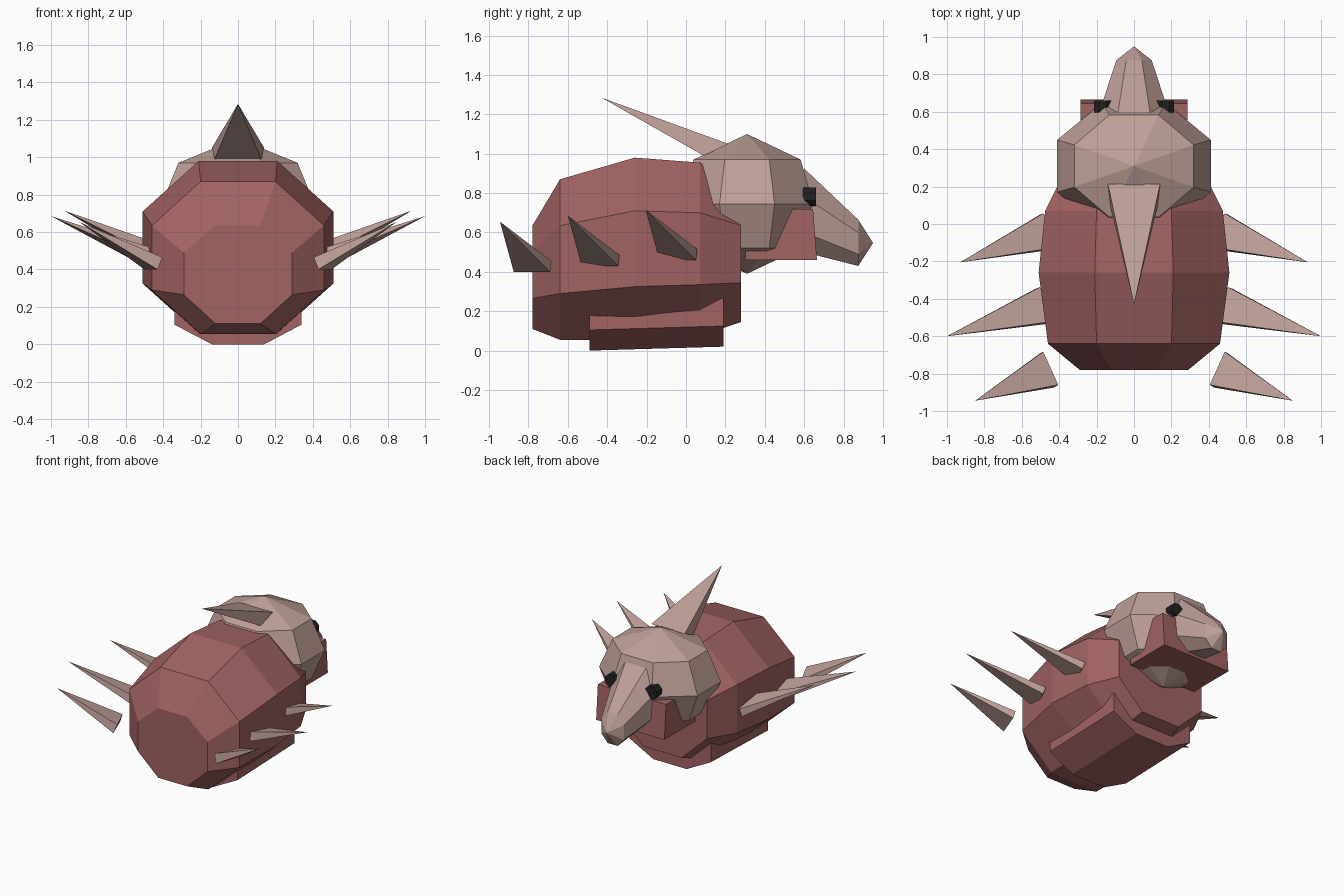
import bpy, bmesh, math
from mathutils import Vector

if "Cube" in bpy.data.objects:
    bpy.data.objects.remove(bpy.data.objects["Cube"])


def material(name, rgb):
    m = bpy.data.materials.new(name)
    m.diffuse_color = (*rgb, 1)
    m.use_nodes = True
    m.node_tree.nodes["Principled BSDF"].inputs["Base Color"].default_value = m.diffuse_color
    return m


RED = material("dark_red", (0.36, 0.125, 0.125))
BONE = material("pale_bone", (0.52, 0.35, 0.315))
BLACK = material("black", (0.015, 0.015, 0.015))


def make(name, bm, mat):
    bmesh.ops.recalc_face_normals(bm, faces=bm.faces)
    me = bpy.data.meshes.new(name)
    bm.to_mesh(me)
    bm.free()
    me.materials.append(mat)
    ob = bpy.data.objects.new(name, me)
    bpy.context.collection.objects.link(ob)
    return ob


def loft(name, rings, mat, start=None, end=None):
    """Skin equal-length rings; each end is a flat cap or a point."""
    bm = bmesh.new()
    loops = [[bm.verts.new(p) for p in r] for r in rings]
    n = len(loops[0])
    for a, b in zip(loops, loops[1:]):
        for i in range(n):
            j = (i + 1) % n
            bm.faces.new((a[i], a[j], b[j], b[i]))
    for loop, tip in ((loops[0], start), (loops[-1], end)):
        if tip is None:
            bm.faces.new(loop)
        else:
            t = bm.verts.new(tip)
            for i in range(n):
                bm.faces.new((loop[i], loop[(i + 1) % n], t))
    return make(name, bm, mat)


def octagon(y, flat, wide, z0, z1, z2, z3):
    """Eight-sided section across y: half widths and four heights."""
    right = [(flat, z0), (wide, z1), (wide, z2), (flat, z3)]
    return [(x, y, z) for x, z in right] + [(-x, y, z) for x, z in right[::-1]]


# Barrel body
loft("body", [octagon(*s) for s in (
    (-0.78, 0.12, 0.29, 0.11, 0.265, 0.49, 0.635),
    (-0.64, 0.20, 0.46, 0.055, 0.29, 0.635, 0.87),
    (-0.26, 0.21, 0.51, 0.055, 0.325, 0.71, 0.98),
    (0.07, 0.20, 0.475, 0.075, 0.335, 0.70, 0.955),
    (0.28, 0.16, 0.37, 0.145, 0.345, 0.635, 0.83))], RED)

# Belly plate the body rests on
loft("belly", [octagon(-0.49, 0.14, 0.34, 0.0, 0.105, 0.25, 0.35),
               octagon(0.19, 0.14, 0.34, 0.02, 0.125, 0.29, 0.39)], RED)


# Faceted round head
def head_ring(rx, ry, z):
    angles = [math.radians(22.5 + 45 * i) for i in range(8)]
    return [(rx * math.cos(a), 0.31 + ry * math.sin(a), z) for a in angles]


loft("head", [head_ring(0.345, 0.295, 0.52), head_ring(0.445, 0.365, 0.745),
              head_ring(0.345, 0.295, 0.97)], BONE,
     start=(0, 0.31, 0.39), end=(0, 0.31, 1.10))

# Snout
loft("snout", [octagon(0.60, 0.085, 0.185, 0.50, 0.60, 0.78, 0.925),
               octagon(0.875, 0.042, 0.095, 0.43, 0.49, 0.60, 0.665)], BONE,
     end=(0, 0.95, 0.547))

# Jaw block under the head
loft("jaw", [[(-0.285, y, 0.46), (0.285, y, 0.46), (0.285, y2, 0.72), (-0.285, y2, 0.72)]
             for y, y2 in ((0.30, 0.32), (0.665, 0.645))], RED)

# Swept-back crest horn
loft("crest_horn", [[(-0.14, 0.215, 1.05), (0.14, 0.215, 1.05),
                     (0.125, 0.09, 0.99), (-0.125, 0.09, 0.99)]], BONE,
     end=(0, -0.43, 1.285))

# Eyes
for side, tag in ((1, "right"), (-1, "left")):
    loft("eye_" + tag, [[(side * 0.168 + 0.051 * math.cos(a), y, 0.782 + 0.051 * math.sin(a))
                         for a in (math.radians(22.5 + 45 * i) for i in range(8))]
                        for y in (0.595, 0.66)], BLACK)

# Three pairs of side spikes, base corners given relative to the tip
BASE = [(-0.445, 0.085, -0.19), (-0.42, 0.07, -0.255),
        (-0.35, 0.255, -0.255), (-0.365, 0.262, -0.2)]
for label, tip, stretch in (("front", (0.93, -0.205, 0.715), 1.22),
                            ("middle", (1.0, -0.60, 0.685), 1.36),
                            ("rear", (0.85, -0.945, 0.655), 1.0)):
    for side, tag in ((1, "right"), (-1, "left")):
        base = [(side * (tip[0] + x * stretch), tip[1] + y, tip[2] + z) for x, y, z in BASE]
        loft(f"spike_{label}_{tag}", [base], BONE, end=(side * tip[0], tip[1], tip[2]))
